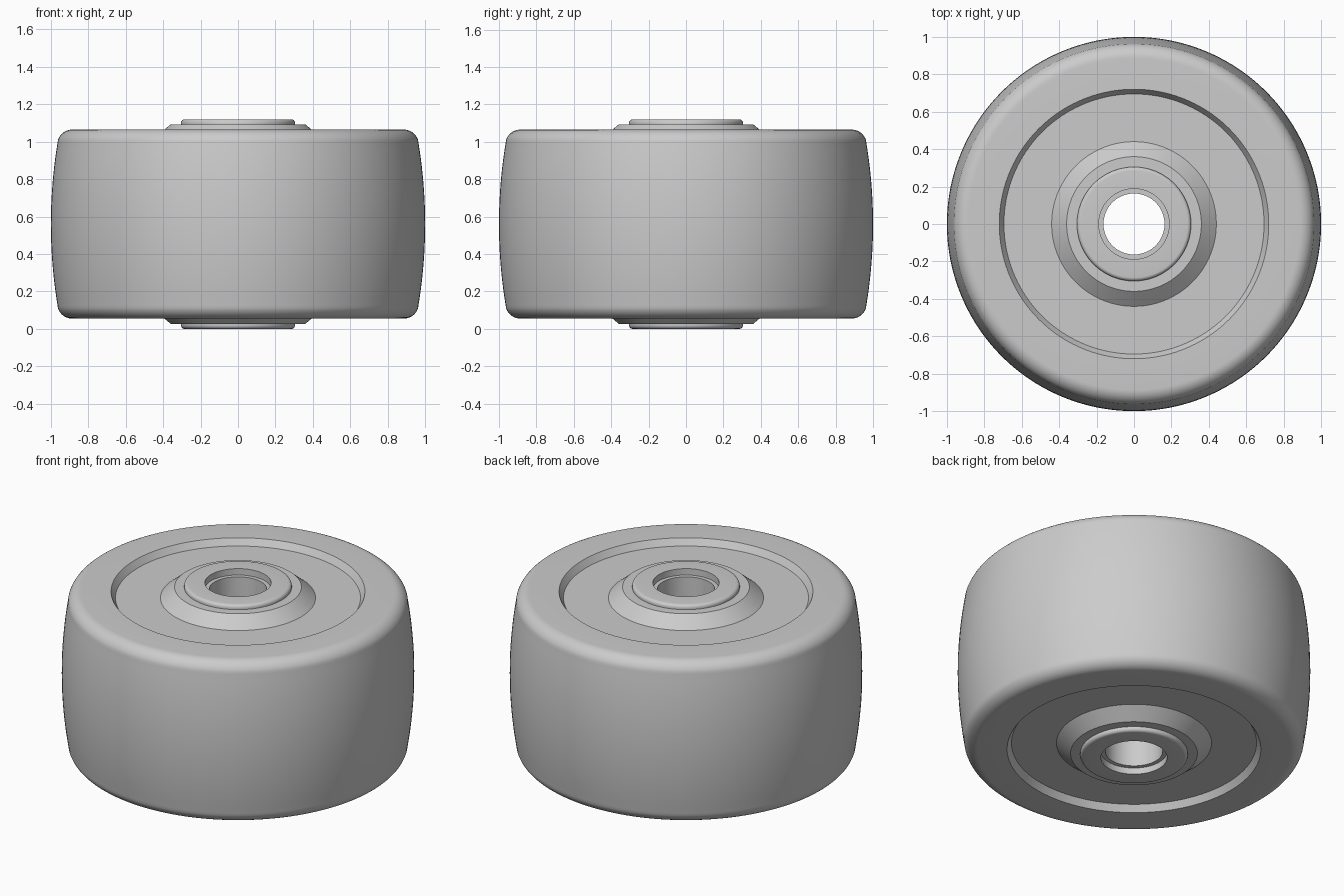
import bpy, bmesh, math

cube = bpy.data.objects.get("Cube")
if cube:
    bpy.data.objects.remove(cube, do_unlink=True)

MID = 0.56        # height of the symmetry plane
SEGMENTS = 160

grey = bpy.data.materials.new("plain_grey")
grey.use_nodes = True
colour = (0.6, 0.6, 0.6, 1)
grey.diffuse_color = colour
grey.node_tree.nodes["Principled BSDF"].inputs["Base Color"].default_value = colour


def arc(cr, cz, radius, start, end, steps):
    """Arc points in the (r, z) plane, angles in degrees."""
    angles = [math.radians(start + (end - start) * i / steps) for i in range(steps + 1)]
    return [(cr + radius * math.cos(a), cz + radius * math.sin(a)) for a in angles]


def lathe(name, upper):
    """Revolve an upper half profile (outside to bore) and its mirror image."""
    profile = upper + [(r, -z) for r, z in reversed(upper) if z > 1e-6]
    bm = bmesh.new()
    verts = [bm.verts.new((r, 0, z + MID)) for r, z in profile]
    edges = [bm.edges.new((v, verts[i - 1])) for i, v in enumerate(verts)]
    bmesh.ops.spin(bm, geom=verts + edges, cent=(0, 0, 0), axis=(0, 0, 1),
                   angle=math.tau, steps=SEGMENTS, use_duplicate=False)
    bmesh.ops.remove_doubles(bm, verts=bm.verts, dist=1e-4)
    bmesh.ops.recalc_face_normals(bm, faces=bm.faces)
    mesh = bpy.data.meshes.new(name)
    bm.to_mesh(mesh)
    bm.free()
    mesh.materials.append(grey)
    obj = bpy.data.objects.new(name, mesh)
    bpy.context.collection.objects.link(obj)
    bpy.ops.object.select_all(action="DESELECT")
    obj.select_set(True)
    bpy.context.view_layer.objects.active = obj
    bpy.ops.object.shade_smooth_by_angle(angle=math.radians(30))
    return obj


# Wheel: crowned tread, rounded shoulder, recessed side, conical hub
crown = arc(-1.66, 0, 2.66, 0, 9.4, 10)
shoulder = arc(0.886, 0.425, 0.08, 9.4, 90, 10)
side = [(0.72, 0.505), (0.695, 0.465), (0.44, 0.465), (0.36, 0.533), (0.29, 0.533)]
lathe("wheel_body", crown + shoulder[1:] + side)

# Sleeve: rounded outer edge, wide bore
lathe("hub_sleeve", [(0.305, 0)] + arc(0.285, 0.54, 0.02, 0, 90, 6) + [(0.188, 0.56), (0.188, 0)])

# Bushing: set back inside the sleeve
lathe("axle_bushing", [(0.2, 0), (0.2, 0.52), (0.163, 0.52), (0.163, 0)])
